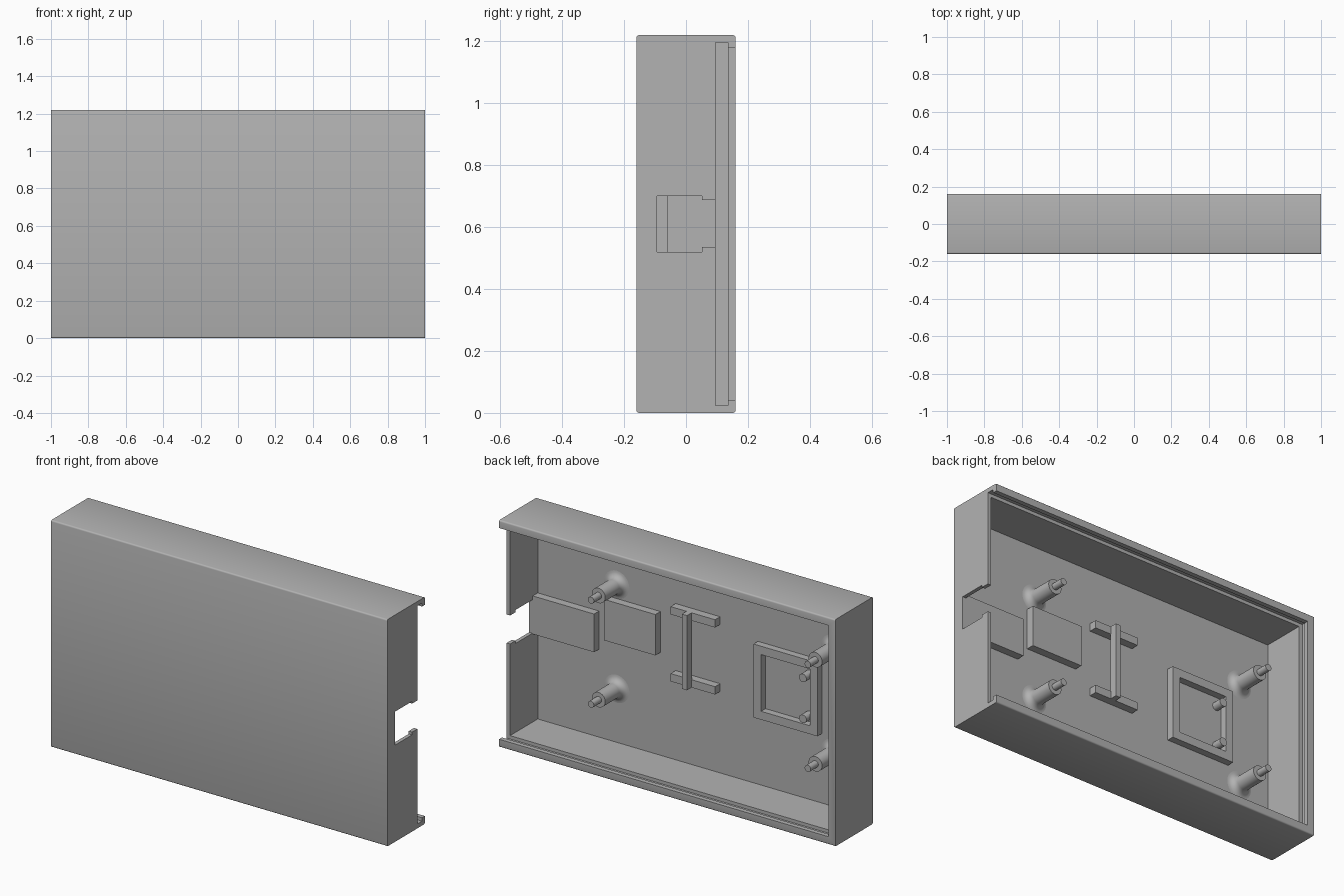
import bpy, bmesh, math
from mathutils import Matrix

cube = bpy.data.objects.get("Cube")
if cube:
    bpy.data.objects.remove(cube, do_unlink=True)

grey = bpy.data.materials.new("plain_grey")
grey.use_nodes = True
COLOUR = (0.448, 0.448, 0.448, 1)
grey.diffuse_color = COLOUR
grey.node_tree.nodes["Principled BSDF"].inputs["Base Color"].default_value = COLOUR

H = 1.22          # case height
FLOOR = -0.14     # inner face of the front panel
PAD = -0.097      # top of the low raised pads


def finish(name, bm):
    mesh = bpy.data.meshes.new(name)
    bmesh.ops.recalc_face_normals(bm, faces=bm.faces)
    bm.to_mesh(mesh)
    bm.free()
    mesh.materials.append(grey)
    obj = bpy.data.objects.new(name, mesh)
    bpy.context.collection.objects.link(obj)
    return obj


def activate(obj):
    bpy.ops.object.select_all(action='DESELECT')
    obj.select_set(True)
    bpy.context.view_layer.objects.active = obj


def box(name, x, y, z, round_long=0):
    """Box from (min, max) pairs, optionally rounding the edges along x."""
    bm = bmesh.new()
    bmesh.ops.create_cube(bm, size=1)
    for v in bm.verts:
        v.co = [r[0] if c < 0 else r[1] for c, r in zip(v.co, (x, y, z))]
    if round_long:
        edges = [e for e in bm.edges
                 if abs(e.verts[0].co.x - e.verts[1].co.x) > 0.1]
        bmesh.ops.bevel(bm, geom=edges, offset=round_long, segments=3,
                        profile=0.5, affect='EDGES')
    return finish(name, bm)


def cut(target, x, y, z):
    cutter = box("cutter", x, y, z)
    cutter.hide_render = True
    mod = target.modifiers.new("cut", 'BOOLEAN')
    mod.operation = 'DIFFERENCE'
    mod.solver = 'EXACT'
    mod.object = cutter
    activate(target)
    bpy.ops.object.modifier_apply(modifier=mod.name)
    bpy.data.objects.remove(cutter, do_unlink=True)


def lathe(name, profile, x, z, steps=32):
    """Spin (radius, y) points about an axis along y."""
    bm = bmesh.new()
    verts = [bm.verts.new((r, y, 0)) for r, y in profile]
    edges = [bm.edges.new(p) for p in zip(verts, verts[1:])]
    bmesh.ops.spin(bm, geom=verts + edges, cent=(0, 0, 0), axis=(0, 1, 0),
                   angle=math.tau, steps=steps)
    bmesh.ops.remove_doubles(bm, verts=bm.verts, dist=0.0001)
    bmesh.ops.translate(bm, verts=bm.verts, vec=(x, 0, z))
    obj = finish(name, bm)
    activate(obj)
    bpy.ops.object.shade_smooth_by_angle(angle=math.radians(35))
    return obj


# Case shell: cavity, open end, lid groove and stepped port notch
case = box("case_shell", (-1, 1), (-0.16, 0.16), (0, H), 0.008)
cut(case, (-0.96, 0.98), (FLOOR, 0.3), (0.042, H - 0.042))
cut(case, (0.9, 1.1), (0.095, 0.3), (0.042, H - 0.042))
cut(case, (-0.98, 1.1), (0.095, 0.135), (0.024, H - 0.024))
cut(case, (0.9, 1.1), (-0.094, 0.051), (0.52, 0.70))
cut(case, (0.9, 1.1), (0.03, 0.12), (0.535, 0.688))
activate(case)
bpy.ops.object.shade_smooth_by_angle(angle=math.radians(40))

# Raised pads on the floor
LOW = FLOOR - 0.005
box("port_pad", (0.615, 0.985), (LOW, PAD), (0.515, 0.72))
box("middle_pad", (0.25, 0.555), (LOW, PAD), (0.595, 0.815))

# Bridge: two feet with a thin bar laid across them
for label, z in (("lower", 0.48), ("upper", 0.84)):
    box(label + "_bridge_foot", (-0.105, 0.16), (LOW, PAD), (z, z + 0.042))
box("bridge_bar", (0.035, 0.065), (PAD - 0.003, -0.058), (0.48, 0.882))

# Square frame with two locating pegs
frame = box("square_frame", (-0.71, -0.33), (LOW, PAD - 0.005), (0.415, 0.81))
cut(frame, (-0.665, -0.375), (-0.3, 0), (0.46, 0.765))
for label, z in (("lower", 0.495), ("upper", 0.715)):
    lathe(label + "_frame_peg",
          [(0, LOW), (0.022, LOW), (0.022, -0.085), (0, -0.085)], -0.635, z)

# Stand-off posts with a flared foot and a pin
FILLET = 0.035
flare = [(0.04 + FILLET * (1 - math.sin(t)), FLOOR + FILLET * (1 - math.cos(t)))
         for t in (i * math.pi / 12 for i in range(7))]
post = [(0, LOW), (0.075, LOW)] + flare + [
    (0.04, 0.015), (0.018, 0.015), (0.018, 0.08), (0, 0.08)]
for side, x in (("left", 0.51), ("right", -0.78)):
    for level, z in (("lower", 0.33), ("upper", 0.89)):
        lathe(f"{level}_{side}_post", post, x, z)
